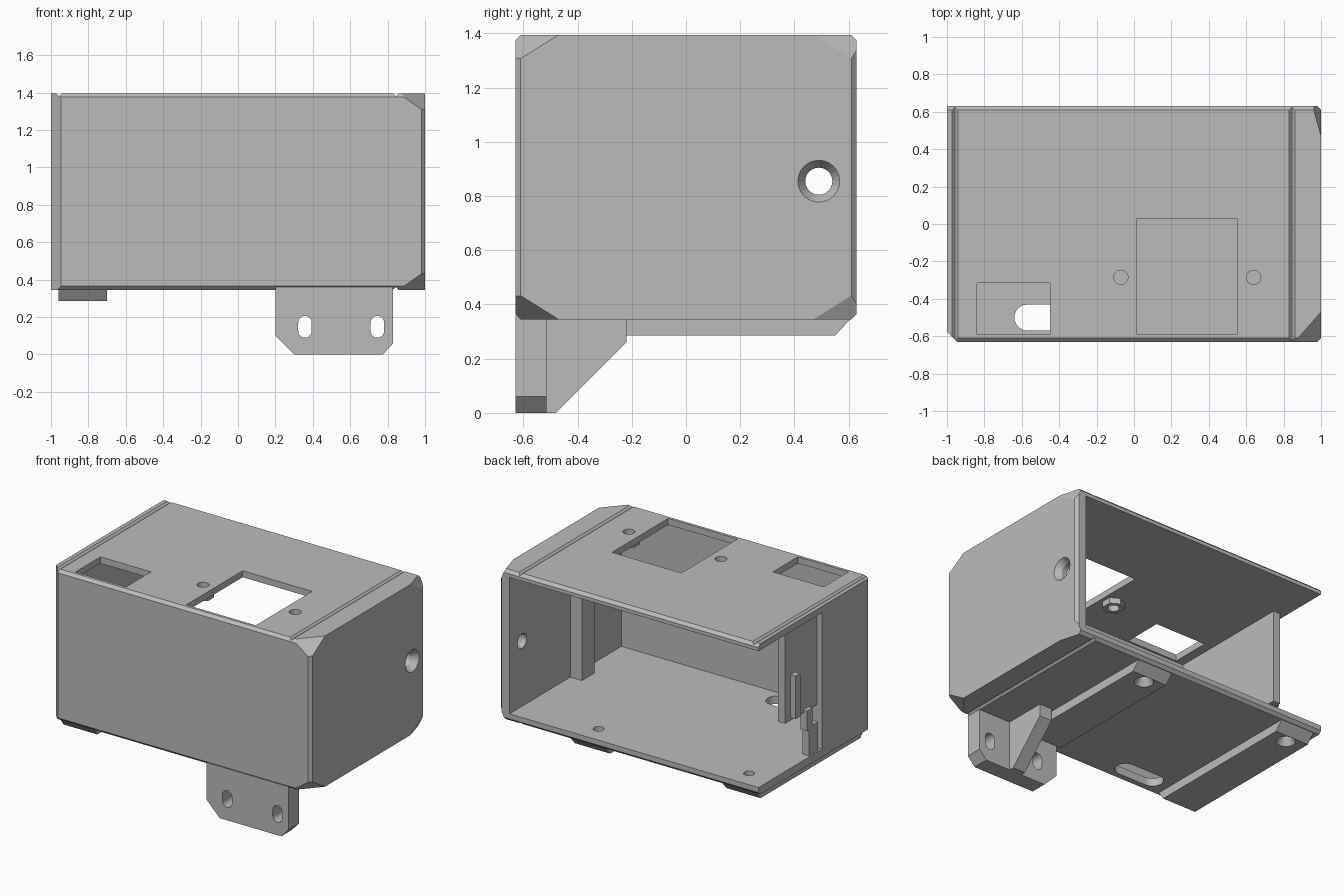
import bpy, bmesh, math
from mathutils import Vector, Matrix

if "Cube" in bpy.data.objects:
    bpy.data.objects.remove(bpy.data.objects["Cube"], do_unlink=True)

grey = bpy.data.materials.new("plain_grey")
grey.use_nodes = True
grey.diffuse_color = (0.5, 0.5, 0.5, 1)
grey.node_tree.nodes["Principled BSDF"].inputs["Base Color"].default_value = (0.5, 0.5, 0.5, 1)

BOTTOM, TOP, HALF_Y = 0.345, 1.395, 0.63


def finish(name, bm):
    bmesh.ops.recalc_face_normals(bm, faces=bm.faces)
    mesh = bpy.data.meshes.new(name)
    bm.to_mesh(mesh)
    bm.free()
    mesh.materials.append(grey)
    ob = bpy.data.objects.new(name, mesh)
    bpy.context.collection.objects.link(ob)
    return ob


def block_mesh(x, y, z):
    bm = bmesh.new()
    bmesh.ops.create_cube(bm, size=1)
    for v in bm.verts:
        v.co = [lo + (c + 0.5) * (hi - lo) for c, (lo, hi) in zip(v.co, (x, y, z))]
    return bm


def box(name, x, y, z):
    return finish(name, block_mesh(x, y, z))


def prism(name, profile, axis, lo, hi):
    """Extrude a profile along an axis; profile holds the other two coordinates in order."""
    bm = bmesh.new()
    verts = []
    for p in profile:
        co = list(p)
        co.insert(axis, lo)
        verts.append(bm.verts.new(co))
    face = bm.faces.new(verts)
    grown = bmesh.ops.extrude_face_region(bm, geom=[face])["geom"]
    step = Vector((0, 0, 0))
    step[axis] = hi - lo
    bmesh.ops.translate(bm, vec=step, verts=[g for g in grown if isinstance(g, bmesh.types.BMVert)])
    return finish(name, bm)


def cone(name, centre, r1, r2, depth, axis="Z", sides=24):
    bm = bmesh.new()
    turn = Matrix.Rotation(math.pi / 2, 4, "Y") if axis == "X" else Matrix()
    bmesh.ops.create_cone(bm, cap_ends=True, segments=sides, radius1=r1, radius2=r2,
                          depth=depth, matrix=Matrix.Translation(centre) @ turn)
    return finish(name, bm)


def stadium(a, b, radius, n=10):
    """Slot outline between two end centres lying on the first or second coordinate."""
    a, b = Vector(a), Vector(b)
    base = math.atan2(b.y - a.y, b.x - a.x)
    out = []
    for c, start in ((b, base - math.pi / 2), (a, base + math.pi / 2)):
        for i in range(n + 1):
            t = start + math.pi * i / n
            out.append((c.x + radius * math.cos(t), c.y + radius * math.sin(t)))
    return out


def cut(targets, *cutters):
    for c in cutters:
        for t in targets:
            mod = t.modifiers.new("cut", "BOOLEAN")
            mod.operation, mod.solver, mod.object = "DIFFERENCE", "EXACT", c
            bpy.context.view_layer.objects.active = t
            bpy.ops.object.modifier_apply(modifier=mod.name)
        bpy.data.objects.remove(c, do_unlink=True)


def slice_off(bm, point, normal):
    geom = bm.verts[:] + bm.edges[:] + bm.faces[:]
    res = bmesh.ops.bisect_plane(bm, geom=geom, plane_co=point, plane_no=normal, clear_outer=True)
    rim = [e for e in res["geom_cut"] if isinstance(e, bmesh.types.BMEdge)]
    if rim:
        bmesh.ops.holes_fill(bm, edges=rim, sides=0)


# Housing block with chamfered edges and clipped right-hand corners
bm = block_mesh((-1, 1), (-HALF_Y, HALF_Y), (BOTTOM, TOP))
c = 0.02
for sy in (-1, 1):
    slice_off(bm, (1 - c, sy * HALF_Y, 1), (1, sy, 0))
    leg = 0.14 if sy < 0 else 0.045
    for sz, z in ((-1, BOTTOM), (1, TOP)):
        slice_off(bm, (0, sy * (HALF_Y - c), z), (0, sy, sz))
        slice_off(bm, (1 - leg, sy * HALF_Y, z), (1 / leg, sy / 0.16, sz / 0.10))
slice_off(bm, (-0.945, -HALF_Y, 1), (-1, -1, 0))
housing = finish("housing", bm)

# Hollow inside, open at the back
FLOOR, CEIL = 0.40, 1.35
cut([housing],
    box("c", (-0.906, 0.92), (-0.602, 0.8), (FLOOR, CEIL)),
    # Side wall recess and connector openings
    box("c", (-1.1, -0.90), (0.28, 0.8), (FLOOR, CEIL)),
    box("c", (-1.1, -0.96), (-0.07, 0.8), (FLOOR, CEIL)),
    box("c", (-1.1, -0.90), (-0.07, 0.8), (FLOOR, 0.70)),
    # Openings in the top
    box("c", (0.015, 0.55), (-0.59, 0.03), (1.2, 1.5)),
    box("c", (-0.84, -0.45), (-0.59, -0.315), (1.2, 1.5)))

# Fold grooves on the top and bottom
for x in (-0.957, 0.845):
    cut([housing], prism("c", [(x - 0.025, TOP + 0.01), (x, TOP - 0.015), (x + 0.025, TOP + 0.01)], 1, -0.8, 0.8))
x = 0.843
cut([housing], prism("c", [(x - 0.025, BOTTOM - 0.01), (x, BOTTOM + 0.015), (x + 0.025, BOTTOM - 0.01)], 1, -0.8, 0.8))

# Inner rib and small wall pegs
box("inner_rib", (0.83, 0.93), (-0.18, -0.04), (FLOOR - 0.01, CEIL + 0.01))
box("side_peg", (-1.0, -0.95), (0.17, 0.22), (0.72, 1.02))
box("lower_peg", (-0.99, -0.94), (-0.04, 0.06), (FLOOR - 0.01, 0.60))
box("lower_peg_tip", (-0.99, -0.94), (0.02, 0.08), (0.58, 0.72))

# Feet under the floor
FOOT = 0.285
feet = []
for name, x, front in (("middle_foot", (0.2, 0.47), -0.53), ("end_foot", (-0.96, -0.70), -0.60)):
    profile = [(front, BOTTOM + 0.01), (front + 0.05, FOOT), (0.55, FOOT), (0.615, BOTTOM + 0.01)]
    feet.append(prism(name, profile, 0, *x))

# Countersunk screw holes through feet and floor
for x in (0.33, -0.83):
    cut([housing] + feet,
        cone("c", (x, 0.49, 0.35), 0.035, 0.035, 0.4),
        cone("c", (x, 0.49, FOOT + 0.02), 0.065, 0.035, 0.05))

# Floor slot
cut([housing], prism("c", stadium((-0.57, -0.50), (-0.35, -0.50), 0.07), 2, 0.2, 0.5))

# Countersunk hole in the right-hand wall
cut([housing],
    cone("c", (0.95, 0.49, 0.855), 0.05, 0.05, 0.3, "X"),
    cone("c", (0.98, 0.49, 0.855), 0.05, 0.078, 0.042, "X"))

# Hexagonal nut bosses below the two top holes
for name, x in (("left_nut_boss", 0.64), ("right_nut_boss", -0.07)):
    boss = cone(name, (x, -0.285, CEIL - 0.015), 0.07, 0.07, 0.05, sides=6)
    cut([housing, boss], cone("c", (x, -0.285, CEIL), 0.038, 0.038, 0.3))

# Mounting bracket plate with two slotted holes
outline = [(0.2, 0.36), (0.2, 0.10), (0.30, 0), (0.775, 0), (0.83, 0.06), (0.83, 0.36)]
bracket = prism("bracket_plate", outline, 1, -HALF_Y, -0.515)
for x in (0.358, 0.745):
    cut([bracket], prism("c", stadium((x, 0.125), (x, 0.17), 0.036), 1, -0.8, -0.4))

# Bracket gusset
prism("bracket_gusset", [(-0.53, 0), (-0.48, 0), (-0.22, 0.26), (-0.22, 0.36), (-0.53, 0.36)], 0, 0.49, 0.585)
